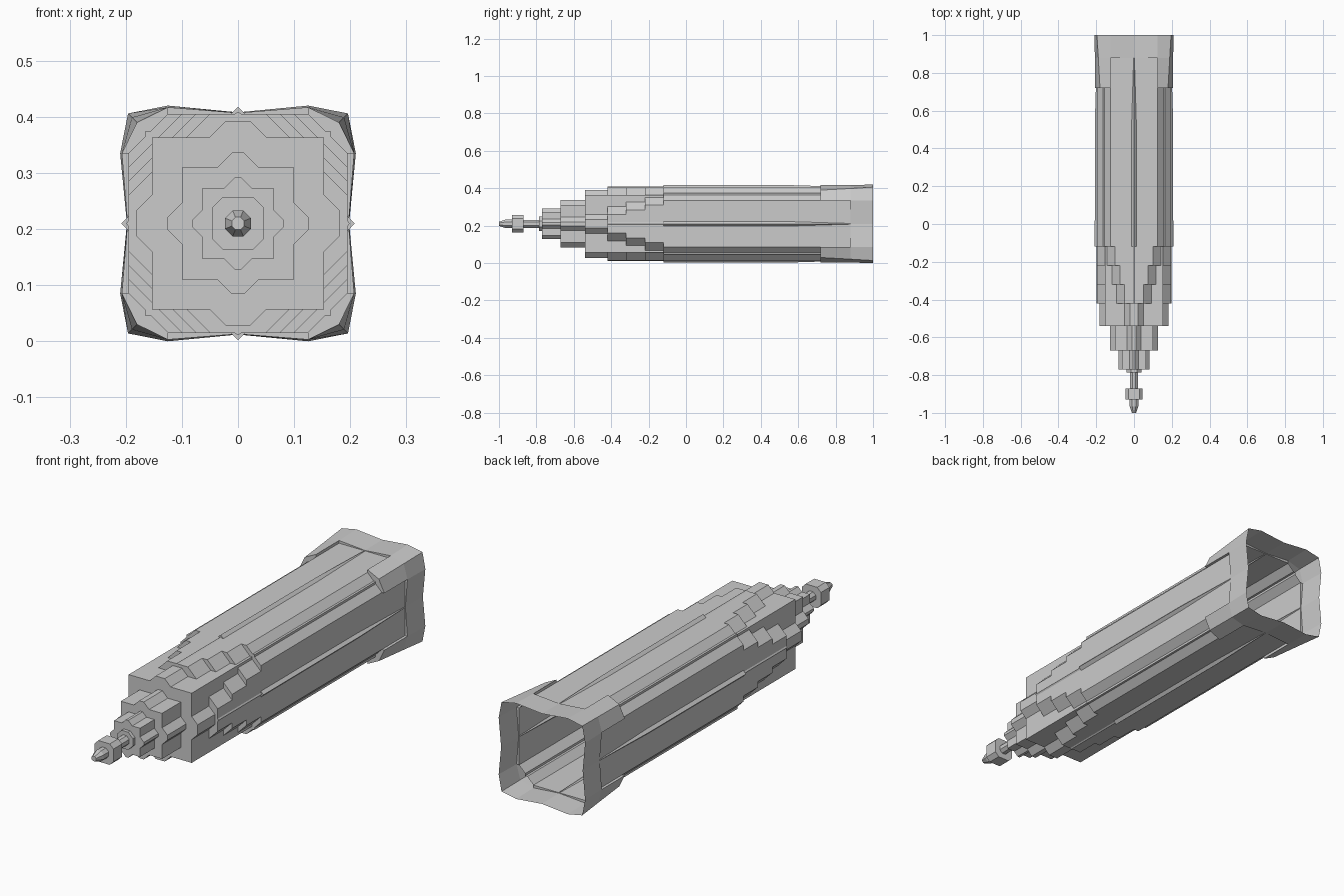
import bpy, bmesh, math

if "Cube" in bpy.data.objects:
    bpy.data.objects.remove(bpy.data.objects["Cube"])

CZ = 0.21  # height of the tower's long axis


def rot4(pts):
    """Repeat one quadrant of (u, v) points around the axis."""
    out = []
    for k in range(4):
        c, s = [(1, 0), (0, 1), (-1, 0), (0, -1)][k]
        out += [(c * u - s * v, s * u + c * v) for u, v in pts]
    return out


def star(sq, d, f):
    """Square of half-size sq joined with a diamond d clipped at f."""
    return rot4([(f, d - f), (sq, d - sq), (sq, sq), (d - sq, sq), (d - f, f)])


def ngon(r, n=8):
    return [(r * math.cos(math.tau * (i + .5) / n), r * math.sin(math.tau * (i + .5) / n)) for i in range(n)]


def finish(name, bm):
    bmesh.ops.remove_doubles(bm, verts=bm.verts, dist=1e-5)
    bmesh.ops.recalc_face_normals(bm, faces=bm.faces)
    me = bpy.data.meshes.new(name)
    bm.to_mesh(me)
    bm.free()
    ob = bpy.data.objects.new(name, me)
    bpy.context.collection.objects.link(ob)
    return ob


def loft(name, rings, cap0=True, cap1=True):
    """Skin a list of (y, section) rings along the long axis."""
    bm = bmesh.new()
    vs = [[bm.verts.new((u, y, CZ + v)) for u, v in sec] for y, sec in rings]
    n = len(vs[0])
    for a, b in zip(vs, vs[1:]):
        for i in range(n):
            j = (i + 1) % n
            bm.faces.new((a[i], a[j], b[j], b[i]))
    if cap0:
        bm.faces.new(vs[0])
    if cap1:
        bm.faces.new(vs[-1])
    return finish(name, bm)


# Stepped crown and hollow shaft, open at the foot
tiers = [
    (-0.77, -0.67, star(.063, .088, .082)),
    (-0.67, -0.54, star(.100, .137, .126)),
    (-0.54, -0.42, star(.153, .204, .182)),
    (-0.42, -0.32, star(.153, .245, .195)),
    (-0.32, -0.22, star(.153, .270, .195)),
    (-0.22, -0.12, star(.153, .295, .195)),
    (-0.12, 0.88, star(.165, .320, .195)),
]
rings = []
for y0, y1, sec in tiers:
    rings += [(y0, sec), (y1, sec)]
loft("tower_shaft", rings, cap1=False)

# Spire: collar, neck, chamfered block and pointed tip
loft("spire_collar", [(-.785, ngon(.042)), (-.765, ngon(.042))])
loft("spire_neck", [(-.88, ngon(.023)), (-.78, ngon(.023))])
block = rot4([(.046, -.028), (.046, .028)])
loft("spire_block", [(-.93, block), (-.87, block)])
loft("spire_tip", [(-1, ngon(.012)), (-.965, ngon(.025)), (-.925, ngon(.025))])

# Diamond ribs down the middle of each face
for k, (c, s) in enumerate([(1, 0), (0, 1), (-1, 0), (0, -1)]):
    def rib(r, w):
        p = [(r, 0), (.195, w), (.39 - r, 0), (.195, -w)]
        return [(c * u - s * v, s * u + c * v) for u, v in p]
    loft(f"face_rib_{k + 1}", [(-.42, rib(.199, .006)), (-.12, rib(.199, .006)), (-.12, rib(.208, .013)),
                               (.55, rib(.207, .012)), (.88, rib(.197, .002))])

# Flared foot: corner boots below a wavy open rim
bm = bmesh.new()
for c, s in [(1, 0), (0, 1), (-1, 0), (0, -1)]:
    def face(*pts):
        bm.faces.new([bm.verts.new((c * u - s * v, y, CZ + s * u + c * v)) for u, v, y in pts])
    a = {.72: (.207, .125), .88: (.207, .125), 1: (.21, .125)}
    m = {.72: (.180, .180), .88: (.189, .189), 1: (.196, .196)}
    b = {y: (p[1], p[0]) for y, p in a.items()}
    mid = {.88: (.197, 0), 1: (.198, 0)}
    low = {y: (p[0], -p[1]) for y, p in a.items()}
    for y0, y1 in ((.72, .88), (.88, 1)):
        for p, q in ((a, m), (m, b)):
            face((*p[y0], y0), (*q[y0], y0), (*q[y1], y1), (*p[y1], y1))
    for p, q in ((low, mid), (mid, a)):
        face((*p[.88], .88), (*q[.88], .88), (*q[1], 1), (*p[1], 1))
    # lips that close the boots against the shaft
    face((*a[.72], .72), (*m[.72], .72), (*b[.72], .72), (.125, .195, .72),
         (.155, .165, .72), (.165, .165, .72), (.165, .155, .72), (.195, .125, .72))
    for t in (-.125, .125):
        face((.207, t, .72), (.207, t, .88), (.195, t, .88), (.195, t, .72))
    face((.195, -.125, .88), (.207, -.125, .88), (.197, 0, .88), (.207, .125, .88), (.195, .125, .88))
finish("flared_foot", bm)
